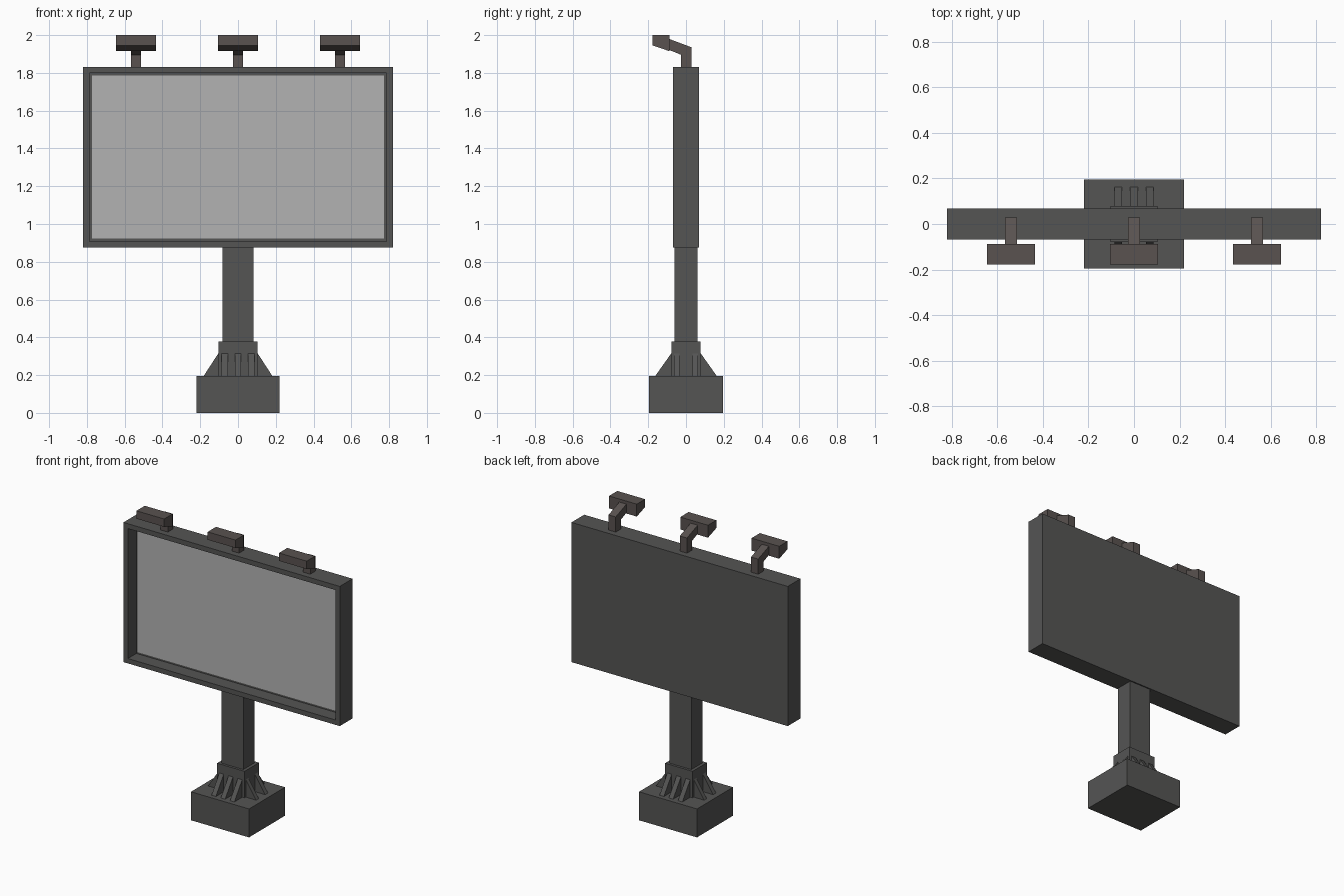
import bpy, bmesh
from mathutils import Vector

if "Cube" in bpy.data.objects:
    bpy.data.objects.remove(bpy.data.objects["Cube"])


def material(name, color):
    m = bpy.data.materials.new(name)
    m.diffuse_color = (*color, 1)
    m.use_nodes = True
    m.node_tree.nodes["Principled BSDF"].inputs["Base Color"].default_value = m.diffuse_color
    return m


DARK = material("dark_metal", (0.09, 0.09, 0.088))
LAMP = material("lamp_metal", (0.10, 0.085, 0.08))
PALE = material("screen_grey", (0.45, 0.45, 0.45))


def finish(name, bm, mat):
    bmesh.ops.recalc_face_normals(bm, faces=bm.faces)
    me = bpy.data.meshes.new(name)
    bm.to_mesh(me)
    bm.free()
    me.materials.append(mat)
    ob = bpy.data.objects.new(name, me)
    bpy.context.collection.objects.link(ob)
    return ob


def box_bm(lo, hi):
    lo, hi = Vector(lo), Vector(hi)
    bm = bmesh.new()
    bmesh.ops.create_cube(bm, size=1)
    for v in bm.verts:
        v.co = (lo + hi) / 2 + v.co * (hi - lo)
    return bm


def box(name, lo, hi, mat=DARK):
    return finish(name, box_bm(lo, hi), mat)


def prism(name, profile, centre, width, axis, mat=DARK):
    """Extrude a (u, z) profile along x (u = y) or along y (u = x)."""
    bm = bmesh.new()

    def point(u, z, w):
        return (w, u, z) if axis == "x" else (u, w, z)

    face = bm.faces.new([bm.verts.new(point(u, z, centre - width / 2)) for u, z in profile])
    res = bmesh.ops.extrude_face_region(bm, geom=[face])
    verts = [g for g in res["geom"] if isinstance(g, bmesh.types.BMVert)]
    bmesh.ops.translate(bm, verts=verts, vec=point(0, 0, width))
    return finish(name, bm, mat)


# Footing, collar and post
box("base_block", (-0.22, -0.195, 0), (0.22, 0.195, 0.195))
box("post_collar", (-0.104, -0.078, 0.19), (0.104, 0.078, 0.377))
box("post", (-0.083, -0.061, 0.37), (0.083, 0.061, 0.88))

# Triangular stiffening fins around the collar
for s in (-1, 1):
    for x in (-0.07, 0, 0.07):
        prism("collar_fin_long_side",
              [(s * 0.076, 0.195), (s * 0.163, 0.195), (s * 0.078, 0.315), (s * 0.076, 0.315)],
              x, 0.033, "x")
    for y in (-0.049, 0.049):
        prism("collar_fin_short_side",
              [(s * 0.102, 0.195), (s * 0.182, 0.195), (s * 0.104, 0.315), (s * 0.102, 0.315)],
              y, 0.03, "y")

# Board frame: box with the front face inset and pushed back
bm = box_bm((-0.82, -0.069, 0.875), (0.82, 0.069, 1.832))
bm.normal_update()
front = min(bm.faces, key=lambda f: f.calc_center_median().y)
bmesh.ops.inset_region(bm, faces=[front], thickness=0.047)
res = bmesh.ops.extrude_face_region(bm, geom=[front])
bmesh.ops.translate(bm, vec=(0, 0.092, 0),
                    verts=[g for g in res["geom"] if isinstance(g, bmesh.types.BMVert)])
if front.is_valid:
    bmesh.ops.delete(bm, geom=[front], context="FACES_ONLY")
finish("board_frame", bm, DARK)

# Display surface
box("screen", (-0.773, 0.018, 0.922), (0.773, 0.026, 1.785), PALE)

# Three lamps on cranked arms
ARM = [(0.028, 1.83), (0.028, 1.936), (-0.09, 1.98), (-0.09, 1.922), (-0.027, 1.896), (-0.027, 1.83)]
HEAD = [(-0.088, 2.0), (-0.178, 2.0), (-0.178, 1.946), (-0.088, 1.915)]
for x in (-0.54, 0, 0.54):
    prism("lamp_arm", ARM, x, 0.054, "x", LAMP)
    prism("lamp_head", HEAD, x, 0.21, "x", LAMP)
